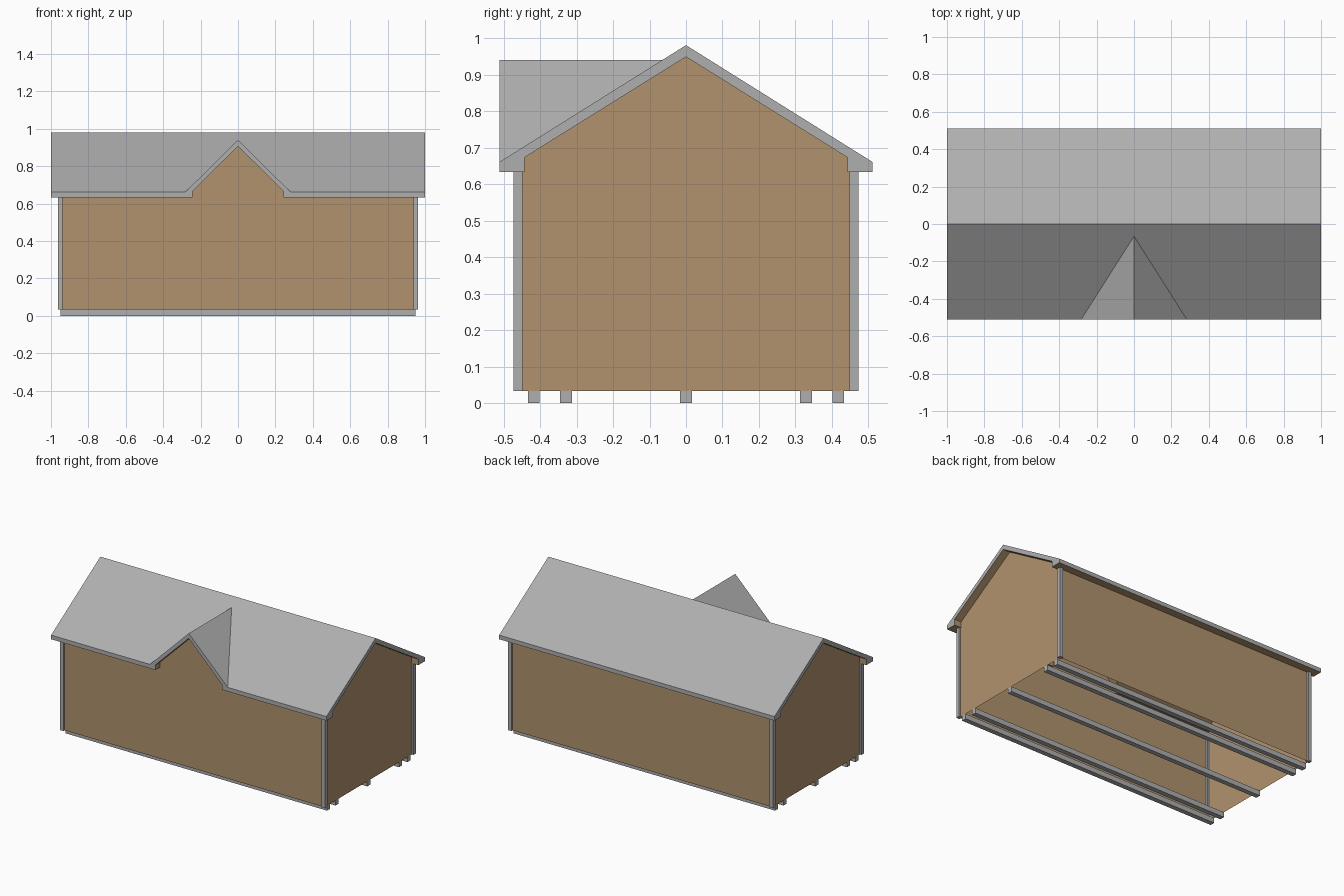
import bpy, bmesh
from mathutils import Vector

if "Cube" in bpy.data.objects:
    bpy.data.objects.remove(bpy.data.objects["Cube"])


def material(name, rgb):
    m = bpy.data.materials.new(name)
    m.diffuse_color = (*rgb, 1)
    m.use_nodes = True
    m.node_tree.nodes["Principled BSDF"].inputs["Base Color"].default_value = m.diffuse_color
    return m


GREY = material("grey_trim", (0.43, 0.43, 0.43))
BROWN = material("brown_siding", (0.44, 0.29, 0.155))


def mirrored(half):
    """Close a right-half profile (bottom to apex) with its left half."""
    return half + [(-a, b) for a, b in reversed(half) if a > 0]


def prism(name, outline, axis, start, end, mats, brown_below=False):
    """Extrude an outline (across, z) along x or y; equal ends give a flat sheet."""
    bm = bmesh.new()
    place = (lambda a, z: (start, a, z)) if axis == "x" else (lambda a, z: (a, start, z))
    face = bm.faces.new([bm.verts.new(place(*p)) for p in outline])
    if end != start:
        out = bmesh.ops.extrude_face_region(bm, geom=[face], use_keep_orig=True)
        step = Vector((end - start, 0, 0)) if axis == "x" else Vector((0, end - start, 0))
        bmesh.ops.translate(bm, vec=step, verts=[g for g in out["geom"] if isinstance(g, bmesh.types.BMVert)])
        bmesh.ops.recalc_face_normals(bm, faces=bm.faces[:])
    bm.normal_update()
    if brown_below:
        for f in bm.faces:
            f.material_index = int(f.normal.z < -0.9)
    me = bpy.data.meshes.new(name)
    bm.to_mesh(me)
    bm.free()
    for m in mats:
        me.materials.append(m)
    ob = bpy.data.objects.new(name, me)
    bpy.context.collection.objects.link(ob)
    return ob


def box(name, x, y, z, mat):
    return prism(name, [(y[0], z[0]), (y[1], z[0]), (y[1], z[1]), (y[0], z[1])], "x", x[0], x[1], [mat])


BASE, EAVE = 0.033, 0.634

# Roof: main gable joined with the front dormer, hollowed from below
roof = prism("roof", mirrored([(0.511, EAVE), (0.511, 0.661), (0, 0.981)]),
             "x", -1, 1, [GREY, BROWN], True)
dormer = prism("dormer_helper", mirrored([(0.31, EAVE), (0, 0.94)]),
               "y", -0.511, 0, [GREY, BROWN], True)
main_void = prism("roof_void_helper", mirrored([(0.443, 0.5), (0.443, 0.673), (0, 0.949)]),
                  "x", -1.2, 1.2, [BROWN])
dormer_void = prism("dormer_void_helper", mirrored([(0.243, 0.5), (0.243, 0.667), (0, 0.907)]),
                    "y", -0.7, -0.01, [BROWN])
for helper, op in ((dormer, "UNION"), (main_void, "DIFFERENCE"), (dormer_void, "DIFFERENCE")):
    mod = roof.modifiers.new(op.lower(), "BOOLEAN")
    mod.object, mod.operation, mod.solver = helper, op, "EXACT"
    mod.material_mode = "TRANSFER"
    helper.hide_render = True
    helper.hide_viewport = True

# Wall sheets: gabled ends, plain back, front with a peak under the dormer
WX, WY = 0.95, 0.46
for side, x in (("right", WX), ("left", -WX)):
    prism(side + "_wall", mirrored([(WY, BASE), (WY, 0.64), (0.443, 0.64), (0.443, 0.673), (0, 0.949)]),
          "x", x, x, [BROWN])
prism("back_wall", mirrored([(WX, BASE), (WX, 0.64)]), "y", WY, WY, [BROWN])
prism("front_wall", mirrored([(WX, BASE), (WX, 0.64), (0.243, 0.64), (0.243, 0.667), (0, 0.907)]),
      "y", -WY, -WY, [BROWN])

# Corner posts
for sx in (-1, 1):
    for sy in (-1, 1):
        box("corner_post", (sx * WX - 0.0125, sx * WX + 0.0125),
            (sy * WY - 0.0125, sy * WY + 0.0125), (BASE, EAVE), GREY)

# Floor skids
for y in (-0.417, -0.329, 0, 0.329, 0.417):
    box("skid", (-WX, WX), (y - 0.016, y + 0.016), (0, BASE), GREY)
